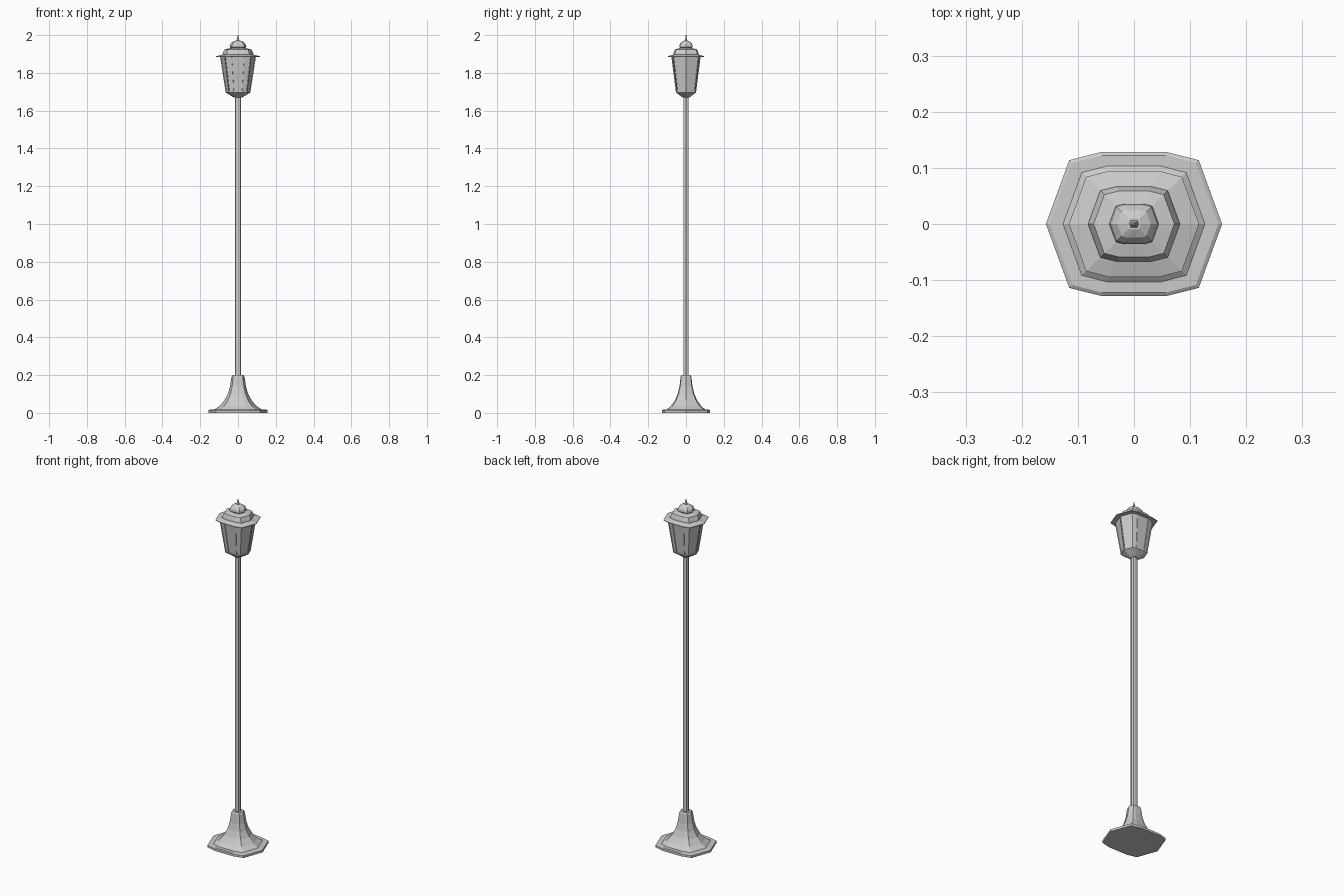
import bpy, bmesh

if "Cube" in bpy.data.objects:
    bpy.data.objects.remove(bpy.data.objects["Cube"])

# Shared ten-sided cross-section (unit half width in x)
QUARTER = [(1, 0), (0.735, 0.725), (0.38, 0.815)]
SECTION = (QUARTER + [(-x, y) for x, y in reversed(QUARTER)]
           + [(-x, -y) for x, y in QUARTER[1:]]
           + [(x, -y) for x, y in reversed(QUARTER[1:])])


def stack(name, profile, inset=None):
    """Skin the cross-section through (half width, height) pairs."""
    bm = bmesh.new()
    rings = [[bm.verts.new((x * r, y * r, z)) for x, y in SECTION]
             for r, z in profile]
    n = len(SECTION)
    sides = []
    for a, b in zip(rings, rings[1:]):
        for i in range(n):
            j = (i + 1) % n
            sides.append(bm.faces.new((a[i], a[j], b[j], b[i])))
    bm.faces.new(list(reversed(rings[0])))
    bm.faces.new(rings[-1])
    bm.normal_update()
    if inset:
        bmesh.ops.inset_individual(bm, faces=sides, thickness=inset)
        bm.normal_update()
        bmesh.ops.inset_individual(bm, faces=sides, thickness=0.001, depth=-0.003)
    bmesh.ops.recalc_face_normals(bm, faces=bm.faces)
    mesh = bpy.data.meshes.new(name)
    bm.to_mesh(mesh)
    bm.free()
    ob = bpy.data.objects.new(name, mesh)
    bpy.context.collection.objects.link(ob)
    return ob


# Foot plate and flared base
stack("foot_plate", [(0.157, 0), (0.157, 0.013), (0.150, 0.017), (0.125, 0.017)])
stack("flared_base", [(0.128, 0.016), (0.100, 0.035), (0.073, 0.065), (0.054, 0.10),
                      (0.042, 0.14), (0.035, 0.19), (0.030, 0.20)])

# Post
stack("post", [(0.0165, 0.19), (0.0165, 1.685)])

# Lantern: cup, glazed body with recessed panes, roof
stack("lantern_cup", [(0.022, 1.67), (0.034, 1.677), (0.066, 1.697), (0.066, 1.702)])
stack("lantern_body", [(0.066, 1.70), (0.095, 1.887)], inset=0.004)
stack("roof", [(0.090, 1.884), (0.116, 1.884), (0.116, 1.888), (0.082, 1.897),
               (0.080, 1.906), (0.072, 1.924), (0.040, 1.931)])

# Dome and finial
stack("dome", [(0.036, 1.928), (0.044, 1.937), (0.041, 1.951), (0.030, 1.963),
               (0.012, 1.971)])
stack("finial", [(0.008, 1.967), (0.008, 1.974), (0.005, 1.980), (0.002, 2.0)])
